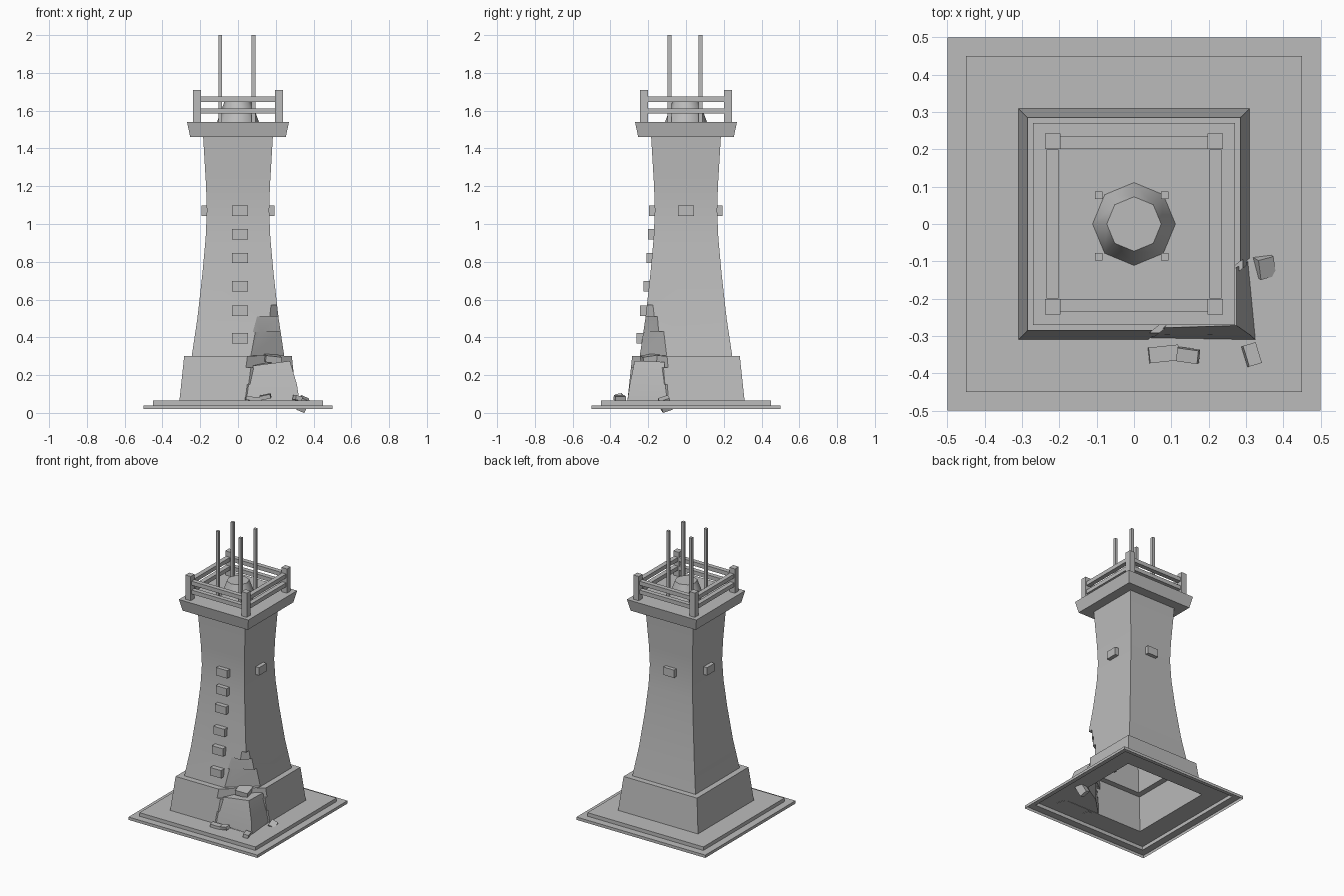
import bpy, bmesh
from math import radians
from mathutils import Matrix, Euler

cube = bpy.data.objects.get("Cube")
if cube:
    bpy.data.objects.remove(cube, do_unlink=True)

stone = bpy.data.materials.new("grey_stone")
stone.use_nodes = True
GREY = (0.5, 0.5, 0.5, 1)
stone.diffuse_color = GREY
stone.node_tree.nodes["Principled BSDF"].inputs["Base Color"].default_value = GREY


def finish(name, bm, smooth=None):
    bmesh.ops.recalc_face_normals(bm, faces=bm.faces)
    mesh = bpy.data.meshes.new(name)
    bm.to_mesh(mesh)
    bm.free()
    mesh.materials.append(stone)
    ob = bpy.data.objects.new(name, mesh)
    bpy.context.collection.objects.link(ob)
    if smooth:
        shade(ob, smooth)
    return ob


def shade(ob, angle):
    bpy.ops.object.select_all(action='DESELECT')
    ob.select_set(True)
    bpy.context.view_layer.objects.active = ob
    bpy.ops.object.shade_smooth_by_angle(angle=radians(angle))


def loft(bm, rings):
    """Closed solid through rings of points."""
    rows = [[bm.verts.new(p) for p in ring] for ring in rings]
    n = len(rows[0])
    for low, high in zip(rows, rows[1:]):
        for i in range(n):
            j = (i + 1) % n
            bm.faces.new((low[i], low[j], high[j], high[i]))
    bm.faces.new(rows[0][::-1])
    bm.faces.new(rows[-1])


def square(h, z):
    return [(-h, -h, z), (h, -h, z), (h, h, z), (-h, h, z)]


def block(name, centre, size, turn=(0, 0, 0)):
    bm = bmesh.new()
    rot = Euler([radians(a) for a in turn]).to_matrix().to_4x4()
    scale = Matrix.Diagonal((*size, 1))
    bmesh.ops.create_cube(bm, size=1, matrix=Matrix.Translation(centre) @ rot @ scale)
    return finish(name, bm)


# Stepped base, plinth and waisted shaft in one profile
profile = [(.5, .02), (.5, .04), (.45, .04), (.45, .065), (.31, .065), (.285, .3),
           (.245, .3), (.215, .5), (.188, .74), (.171, .93), (.165, 1.07),
           (.169, 1.2), (.185, 1.47)]
bm = bmesh.new()
loft(bm, [square(h, z) for h, z in profile])
tower = finish("tower", bm)


# Broken front corner: stepped diagonal bites (front edge, side edge, wall, heights)
def bite(a, b, wall, z0, z1):
    dx, dy = wall - a, wall - b
    p = (a - dx, -wall - dy)
    q = (wall + dx, -b + dy)
    bm = bmesh.new()
    loft(bm, [[(*p, z), (.8, -.9, z), (*q, z)] for z in (z0, z1)])
    cutter = finish("corner_cutter", bm)
    mod = tower.modifiers.new("bite", 'BOOLEAN')
    mod.operation = 'DIFFERENCE'
    mod.solver = 'EXACT'
    mod.object = cutter
    bpy.context.view_layer.objects.active = tower
    bpy.ops.object.modifier_apply(modifier=mod.name)
    bpy.data.objects.remove(cutter, do_unlink=True)


for cut in [(.05, .1, .3, .067, .15), (.07, .12, .29, .149, .24), (.05, .1, .285, .239, .305),
            (.08, .11, .235, .304, .43), (.08, .145, .225, .429, .51),
            (.17, .17, .212, .509, .57)]:
    bite(*cut)

# The tower is hollow and open underneath
bm = bmesh.new()
bm.from_mesh(tower.data)
bm.normal_update()
floor = [f for f in bm.faces if f.calc_center_median().z < .021 and abs(f.normal.z) > .9]
bmesh.ops.delete(bm, geom=floor, context='FACES')
bm.to_mesh(tower.data)
bm.free()
shade(tower, 20)

# Loosened plinth corner
bm = bmesh.new()
loft(bm, [[(.045, -.305, .066), (.325, -.31, .066), (.305, -.1, .066), (.17, -.18, .066)],
          [(.055, -.295, .15), (.312, -.298, .15), (.297, -.11, .15), (.17, -.18, .15)],
          [(.08, -.278, .25), (.275, -.272, .275), (.275, -.115, .27), (.17, -.18, .27)]])
finish("broken_corner", bm, 20)
block("loose_slab", (.18, -.19, .288), (.085, .09, .035), (8, 6, 12))

# Fallen bricks
for centre, size, turn in [
        ((.08, -.348, .075), (.08, .042, .02), (0, 5, 6)),
        ((.145, -.352, .085), (.058, .036, .022), (10, -12, -8)),
        ((.315, -.35, .078), (.036, .058, .024), (0, 12, 17)),
        ((.342, -.11, .047), (.045, .055, .07), (20, 22, 15))]:
    block("fallen_brick", centre, size, turn)

# Projecting stones: a column up the front and one on each other side
for z, front in [(1.07, .195), (.945, .2), (.82, .21), (.67, .226), (.54, .243), (.395, .263)]:
    block("front_stone", (.01, .025 - front, z), (.085, .05, .055))
block("back_stone", (0, .167, 1.07), (.083, .05, .055))
for s in (-1, 1):
    block("side_stone", (s * .168, 0, 1.07), (.05, .083, .055))

# Balcony with posts and double rails
bm = bmesh.new()
loft(bm, [square(.253, 1.46), square(.27, 1.54)])
finish("balcony", bm)
for s in (-1, 1):
    for t in (-1, 1):
        block("railing_post", (s * .218, t * .222, 1.625), (.042, .042, .17))
    for z in (1.598, 1.66):
        block("rail_across", (0, s * .218, z), (.40, .032, .028))
        block("rail_along", (s * .218, 0, z), (.032, .40, .028))

# Eight-sided lantern base and four upright rods
bm = bmesh.new()
bmesh.ops.create_cone(bm, cap_ends=True, segments=8, radius1=.111, radius2=.073, depth=.105,
                      matrix=Matrix.Translation((0, 0, 1.5925)))
finish("lantern_base", bm, 50)
for x in (-.094, .082):
    for y in (-.088, .077):
        block("rod", (x, y, 1.77), (.02, .02, .46))
